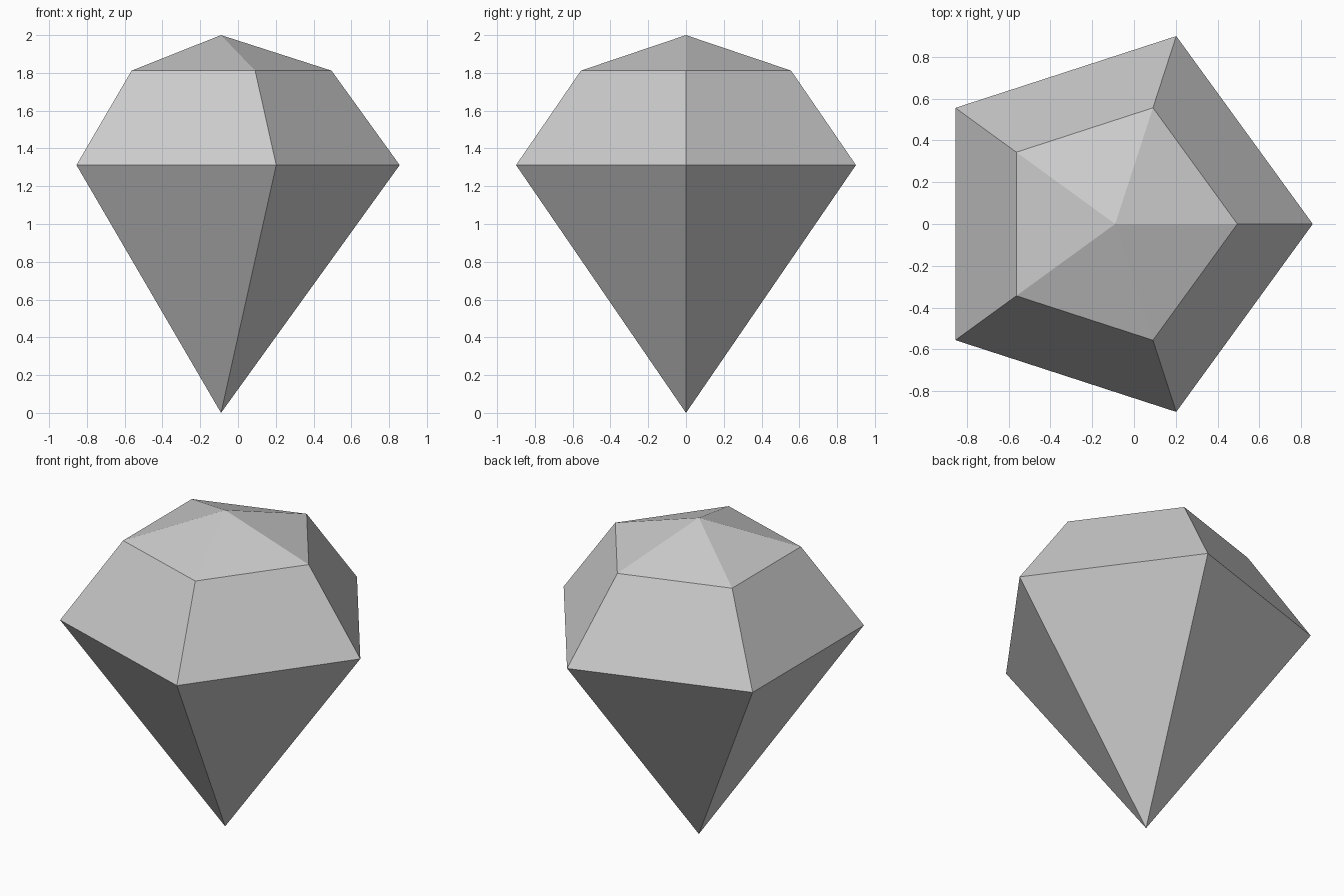
import bpy
import bmesh
from math import cos, sin, tau

cube = bpy.data.objects.get("Cube")
if cube:
    bpy.data.objects.remove(cube, do_unlink=True)

SIDES = 5
AXIS_X = -0.09

# Neutral grey stone
grey = bpy.data.materials.new("stone_grey")
grey.use_nodes = True
colour = (0.6, 0.6, 0.6, 1)
grey.diffuse_color = colour
grey.node_tree.nodes["Principled BSDF"].inputs["Base Color"].default_value = colour

bm = bmesh.new()


def ring(radius, z):
    """Five corners around the gem's axis, the first pointing to +x."""
    return [bm.verts.new((AXIS_X + radius * cos(tau * i / SIDES),
                          radius * sin(tau * i / SIDES), z))
            for i in range(SIDES)]


# Corners: bottom point, widest ring, upper ring and top point
bottom = bm.verts.new((AXIS_X, 0, 0))
girdle = ring(0.946, 1.312)
crown = ring(0.585, 1.812)
top = bm.verts.new((AXIS_X, 0, 2))

# Facets: long lower point, sloping crown and shallow cap
for i in range(SIDES):
    j = (i + 1) % SIDES
    bm.faces.new((bottom, girdle[j], girdle[i]))
    bm.faces.new((girdle[i], girdle[j], crown[j], crown[i]))
    bm.faces.new((crown[i], crown[j], top))

bm.normal_update()
mesh = bpy.data.meshes.new("gem")
bm.to_mesh(mesh)
bm.free()
mesh.materials.append(grey)
gem = bpy.data.objects.new("gem", mesh)
bpy.context.collection.objects.link(gem)
